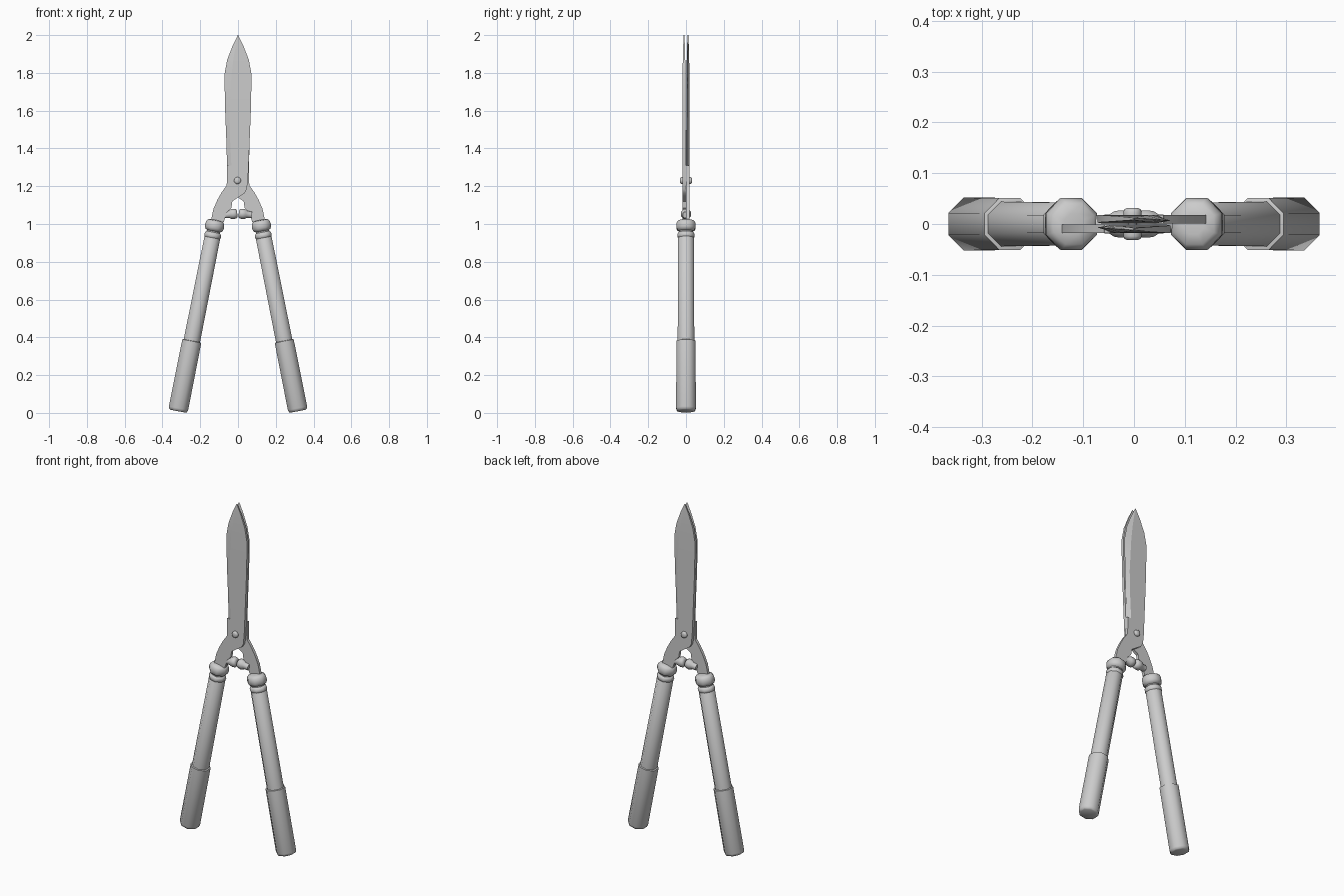
import bpy, bmesh, math
from mathutils import Matrix, Vector

if "Cube" in bpy.data.objects:
    bpy.data.objects.remove(bpy.data.objects["Cube"])


def finish(name, bm, angle):
    bmesh.ops.recalc_face_normals(bm, faces=bm.faces)
    mesh = bpy.data.meshes.new(name)
    bm.to_mesh(mesh)
    bm.free()
    ob = bpy.data.objects.new(name, mesh)
    bpy.context.collection.objects.link(ob)
    bpy.ops.object.select_all(action='DESELECT')
    ob.select_set(True)
    bpy.context.view_layer.objects.active = ob
    bpy.ops.object.shade_smooth_by_angle(angle=math.radians(angle))
    return ob


def loft(bm, rings):
    loops = [[bm.verts.new(p) for p in ring] for ring in rings]
    n = len(loops[0])
    for a, b in zip(loops, loops[1:]):
        for i in range(n):
            j = (i + 1) % n
            bm.faces.new((a[i], a[j], b[j], b[i]))
    bm.faces.new(loops[0])
    bm.faces.new(loops[-1])


def lathe(name, profile, base, axis, sides=8):
    """profile: (flat-to-centre radius, distance along axis)"""
    z = Vector(axis).normalized()
    v = Vector((0, 1, 0)) if abs(z.y) < 0.9 else Vector((0, 0, 1))
    u = v.cross(z)
    k = 1 / math.cos(math.pi / sides)
    ang = [math.tau * (i + 0.5) / sides for i in range(sides)]
    bm = bmesh.new()
    loft(bm, [[Vector(base) + z * t + (u * math.cos(a) + v * math.sin(a)) * r * k
               for a in ang] for r, t in profile])
    return finish(name, bm, 50)


def blade(name, s):
    # stations: height, cutting edge, ridge, spine, inner y, outer y
    stations = [(1.31, -.058, -.035, .056, .001, .018),
                (1.45, -.062, -.042, .062, .001, .018),
                (1.60, -.068, -.045, .068, .002, .018),
                (1.79, -.072, -.034, .072, .003, .018),
                (1.87, -.057, -.025, .057, .004, .017),
                (1.945, -.028, -.012, .028, .006, .015),
                (2.0, -.001, 0, .001, .008, .012)]
    bm = bmesh.new()
    loft(bm, [[(s * e, -s * (yi + .004), z), (s * r, -s * yo, z),
               (s * b, -s * yo, z), (s * b, -s * yi, z), (s * r, -s * yi, z)]
              for z, e, r, b, yi, yo in stations])
    return finish(name, bm, 15)


def tang(name, s):
    outline = [(-.058, 1.31), (-.058, 1.25), (-.06, 1.205), (-.085, 1.17),
               (-.108, 1.13), (-.13, 1.08), (-.145, 1.01), (-.075, 1.01),
               (-.06, 1.06), (-.035, 1.085), (-.03, 1.12), (0, 1.14),
               (.035, 1.163), (.047, 1.185), (.053, 1.24), (.056, 1.31)]
    bm = bmesh.new()
    loft(bm, [[(s * x, -s * y, z) for x, z in outline] for y in (.001, .018)])
    return finish(name, bm, 30)


grip = [(.040, 0), (.048, .004), (.052, .016), (.051, .378), (.044, .380)]
shaft = [(.044, .36), (.042, .935), (.037, .942)]
ring = [(.036, .930), (.043, .938), (.045, .947), (.043, .958), (.036, .966)]
collar = [(.036, .94), (.036, .972), (.045, .977), (.050, .988), (.051, 1.003),
          (.048, 1.018), (.040, 1.028), (.02, 1.032)]
bumper = [(.012, 0), (.021, .002), (.026, .010), (.027, .022), (.025, .034),
          (.019, .044), (.017, .07)]

# left half uses s = 1, right half s = -1
for s, side in ((1, "left"), (-1, "right")):
    base, axis = (-.318 * s, 0, .009), (.194 * s, 0, .98)
    for part, prof in (("grip", grip), ("shaft", shaft),
                       ("ring", ring), ("collar", collar)):
        lathe(f"{side}_{part}", prof, base, axis)
    lathe(f"{side}_bumper", bumper, (-.004 * s, 0, 1.056), (-s, 0, -.12))
    blade(f"{side}_blade", s)
    tang(f"{side}_tang", s)

# pivot bolt through both blades
bolt = [(.010, -.032), (.016, -.029), (.018, -.024), (.018, -.018), (.009, -.017),
        (.009, .017), (.018, .018), (.018, .024), (.016, .029), (.010, .032)]
lathe("pivot_bolt", bolt, (-.003, 0, 1.23), (0, 1, 0), 12)
